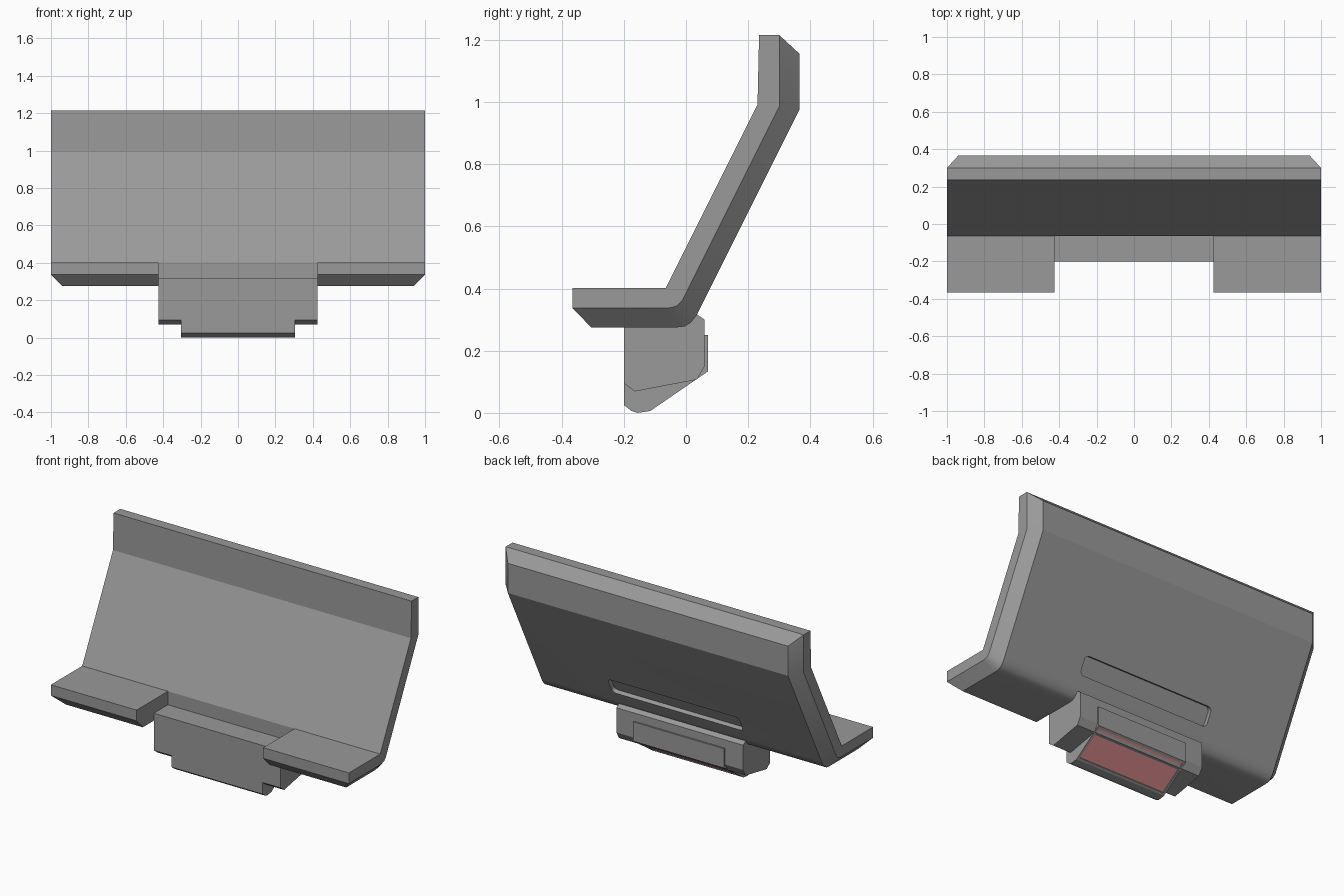
import bpy, bmesh, math
from mathutils import Matrix

if "Cube" in bpy.data.objects:
    bpy.data.objects.remove(bpy.data.objects["Cube"])


def material(name, color):
    mat = bpy.data.materials.new(name)
    mat.diffuse_color = color
    mat.use_nodes = True
    mat.node_tree.nodes["Principled BSDF"].inputs["Base Color"].default_value = mat.diffuse_color
    return mat


grey = material("grey", (0.32, 0.32, 0.32, 1))
red = material("red_pad", (0.86, 0.32, 0.32, 1))


def finish(name, bm):
    bmesh.ops.remove_doubles(bm, verts=bm.verts[:], dist=1e-5)
    bmesh.ops.recalc_face_normals(bm, faces=bm.faces[:])
    mesh = bpy.data.meshes.new(name)
    bm.to_mesh(mesh)
    bm.free()
    mesh.materials.append(grey)
    ob = bpy.data.objects.new(name, mesh)
    bpy.context.collection.objects.link(ob)
    return ob


def loft(stations):
    """Skin matching (y, z) profiles placed at given x positions."""
    bm = bmesh.new()
    rings = [[bm.verts.new((x, y, z)) for y, z in prof] for x, prof in stations]
    n = len(rings[0])
    for a, b in zip(rings, rings[1:]):
        for i in range(n):
            j = (i + 1) % n
            bm.faces.new((a[i], a[j], b[j], b[i]))
    bm.faces.new(rings[0])
    bm.faces.new(rings[-1])
    return bm


def cut(ob, cutter):
    cutter.hide_render = True
    mod = ob.modifiers.new("cut", 'BOOLEAN')
    mod.operation, mod.solver, mod.object = 'DIFFERENCE', 'EXACT', cutter
    bpy.context.view_layer.objects.active = ob
    bpy.ops.object.modifier_apply(modifier=mod.name)
    bpy.data.objects.remove(cutter)


def box(name, matrix, corner=0):
    bm = bmesh.new()
    bmesh.ops.create_cube(bm, size=1, matrix=matrix)
    if corner:  # round the edges running along y
        edges = [e for e in bm.edges
                 if abs(e.verts[0].co.y - e.verts[1].co.y) > 1e-4]
        bmesh.ops.bevel(bm, geom=edges, offset=corner, segments=4,
                        profile=0.5, affect='EDGES')
    return finish(name, bm)


# Bent shell: shared inner face, outer face chamfered towards the ends
inner = [(-0.365, 0.402), (-0.065, 0.402), (0.23, 0.992), (0.235, 1.215)]
end = inner + [(0.30, 1.215), (0.30, 1.215), (0.30, 0.985), (0.0, 0.385),
               (-0.012, 0.362), (-0.028, 0.345), (-0.045, 0.339),
               (-0.065, 0.337), (-0.365, 0.337), (-0.365, 0.337)]
mid = inner + [(0.30, 1.215), (0.365, 1.155), (0.365, 0.975), (0.045, 0.335),
               (0.033, 0.312), (0.015, 0.29), (-0.005, 0.278),
               (-0.03, 0.275), (-0.305, 0.275), (-0.365, 0.337)]
shell = finish("shell", loft([(-1, end), (-0.94, mid), (0.94, mid), (1, end)]))

# Notch in the front lip
cut(shell, box("notch_cutter", Matrix.Translation((0, -0.365, 0.4))
               @ Matrix.Diagonal((0.85, 0.6, 0.5, 1))))

# Shallow rounded slot in the sloping back
slot = box("slot_cutter", Matrix.Diagonal((0.88, 0.05, 0.11, 1)), 0.025)
slot.data.transform(Matrix.Translation((0, 0.10, 0.445))
                    @ Matrix.Rotation(-math.atan(0.5), 4, 'X'))
cut(shell, slot)
bpy.context.view_layer.objects.active = shell
shell.select_set(True)
bpy.ops.object.shade_smooth_by_angle(angle=math.radians(24.5))

# Mounting block
block = [(-0.2, 0.32), (-0.2, 0.095), (-0.165, 0.069), (0.035, 0.107),
         (0.06, 0.15), (0.06, 0.30), (0.03, 0.32)]
finish("mounting_block", loft([(-0.425, block), (0.425, block)]))

# Tongue under the block with a framed red pad on its slope
prof = [(-0.15, 0.2), (-0.2, 0.095), (-0.2, 0.025), (-0.175, 0.006),
        (-0.155, 0.0), (-0.115, 0.006), (0.07, 0.133), (0.07, 0.25), (0.04, 0.25)]
bm = loft([(-0.305, prof), (0.305, prof)])
bmesh.ops.recalc_face_normals(bm, faces=bm.faces[:])
slope = max((f for f in bm.faces if f.normal.y > 0.3 and f.normal.z < -0.3),
            key=lambda f: f.calc_area())
bmesh.ops.inset_individual(bm, faces=[slope], thickness=0.02)
bmesh.ops.inset_individual(bm, faces=[slope], thickness=0.002, depth=-0.005)
slope.material_index = 1
tongue = finish("tongue", bm)
tongue.data.materials.append(red)
